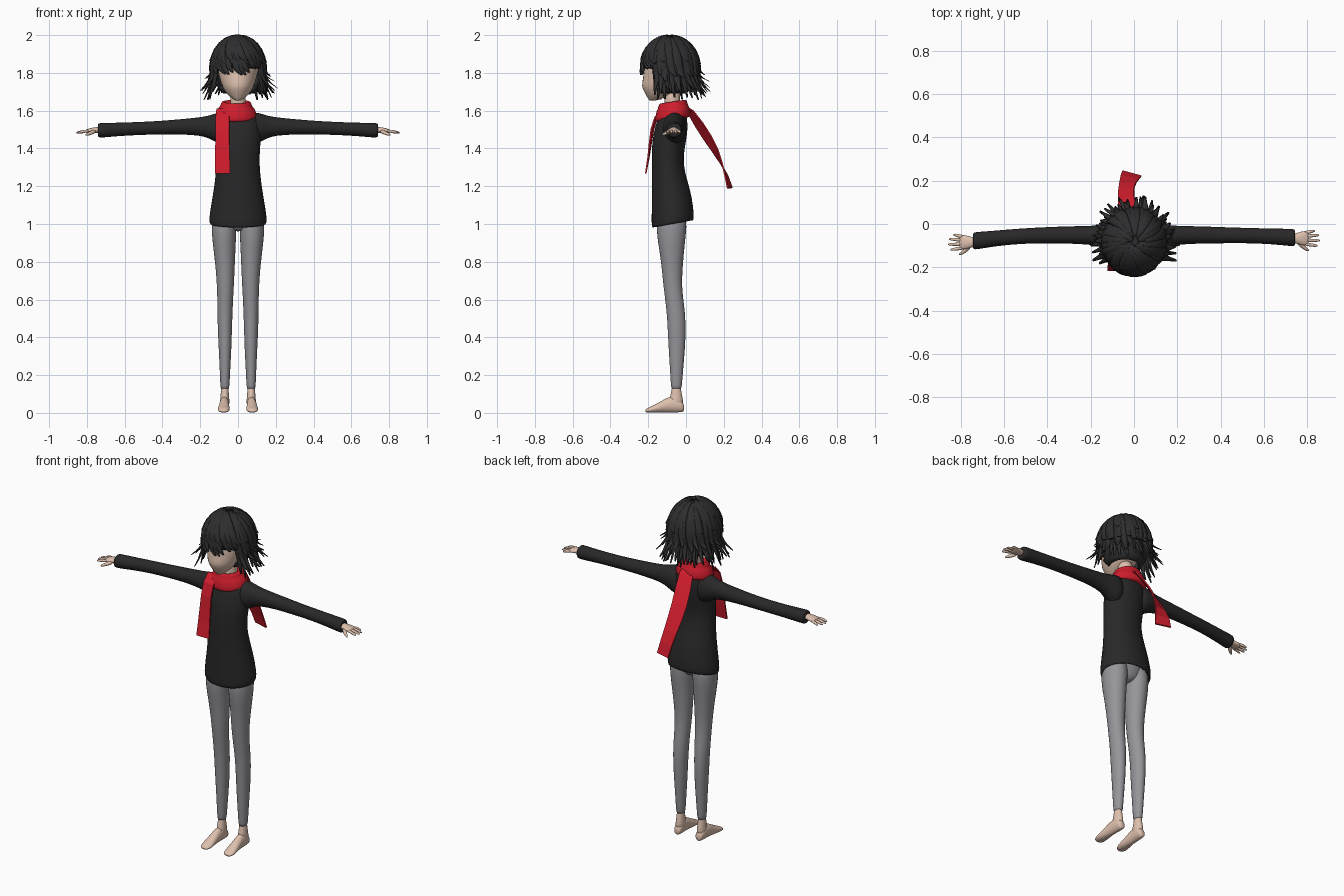
import bpy, bmesh, math, random
from mathutils import Vector as V

random.seed(7)


def material(name, rgb):
    m = bpy.data.materials.new(name)
    m.diffuse_color = (*rgb, 1)
    return m


SKIN = material("skin", (0.73, 0.53, 0.42))
BLACK = material("black_knit", (0.021, 0.021, 0.021))
HAIR = material("black_hair", (0.027, 0.027, 0.029))
GREY = material("grey_leggings", (0.30, 0.30, 0.325))
RED = material("red_scarf", (0.62, 0.012, 0.025))


def add_loft(bm, rings, n=16, phase=0.0):
    """Skin a list of rings; each ring is (centre, u axis, v axis)."""
    loops = []
    for c, u, v in rings:
        pts = [phase + 2 * math.pi * i / n for i in range(n)]
        loops.append([bm.verts.new(V(c) + V(u) * math.cos(a) + V(v) * math.sin(a)) for a in pts])
    for a, b in zip(loops, loops[1:]):
        for i in range(n):
            j = (i + 1) % n
            bm.faces.new((a[i], a[j], b[j], b[i]))
    bm.faces.new(loops[0][::-1])
    bm.faces.new(loops[-1])


def finish(bm, name, mat, smooth=True, subsurf=0):
    bmesh.ops.recalc_face_normals(bm, faces=bm.faces)
    me = bpy.data.meshes.new(name)
    bm.to_mesh(me)
    bm.free()
    me.materials.append(mat)
    for p in me.polygons:
        p.use_smooth = smooth
    ob = bpy.data.objects.new(name, me)
    bpy.context.collection.objects.link(ob)
    if subsurf:
        mod = ob.modifiers.new("subsurf", 'SUBSURF')
        mod.levels = mod.render_levels = subsurf
    return ob


def loft(name, mat, rings, n=16, subsurf=1):
    bm = bmesh.new()
    add_loft(bm, rings, n)
    return finish(bm, name, mat, True, subsurf)


def flat(z, x0, x1, y0, y1, tilt=0.0):
    """Horizontal ring from its x and y limits; tilt raises the back."""
    ry = (y1 - y0) / 2
    return ((x0 + x1) / 2, (y0 + y1) / 2, z), ((x1 - x0) / 2, 0, 0), (0, ry, tilt * ry)


def tube(points, radii, up=(0, 0, 1), squash=1.0):
    """Rings along a path."""
    out = []
    pts = [V(p) for p in points]
    for i, p in enumerate(pts):
        d = (pts[min(i + 1, len(pts) - 1)] - pts[max(i - 1, 0)]).normalized()
        side = d.cross(V(up)).normalized()
        out.append((p, side * radii[i], side.cross(d) * radii[i] * squash))
    return out


# Tunic body, with a turned-in hem
body = [(1.06, .12, -.15, .01, .1), (1.005, .138, -.165, .03, .18), (.995, .150, -.180, .041, .18),
        (1.02, .156, -.184, .043, .18), (1.08, .148, -.183, .040, .1), (1.18, .130, -.181, .025, 0),
        (1.28, .117, -.181, -.008, 0), (1.36, .115, -.183, -.014, 0), (1.44, .122, -.180, .002, 0),
        (1.50, .125, -.168, .010, 0), (1.55, .118, -.153, .008, 0), (1.59, .092, -.135, .002, 0),
        (1.615, .06, -.12, -.01, 0)]
loft("tunic_body", BLACK, [flat(z, -w, w, a, b, t) for z, w, a, b, t in body], 20)

# Sleeves: x, bottom z, top z, centre y, half depth
sleeve = [(.05, 1.40, 1.60, -.065, .07), (.11, 1.425, 1.592, -.06, .065), (.15, 1.452, 1.576, -.055, .052),
          (.20, 1.467, 1.566, -.052, .044), (.30, 1.474, 1.556, -.05, .041), (.42, 1.473, 1.546, -.052, .038),
          (.52, 1.471, 1.541, -.053, .036), (.64, 1.464, 1.537, -.057, .037), (.72, 1.456, 1.536, -.062, .041),
          (.742, 1.457, 1.535, -.063, .041), (.742, 1.47, 1.52, -.063, .028)]
for s, side in ((-1, "right"), (1, "left")):
    bend = lambda x: (-.06 * max(0, x - .48) if s < 0 else 0)
    loft(side + "_sleeve", BLACK, [((s * x, y + bend(x), (a + b) / 2), (0, d, 0), (0, 0, (b - a) / 2))
                                   for x, a, b, y, d in sleeve], 14)
    # Hand: palm, four fingers and a thumb
    dy = bend(.78)
    bm = bmesh.new()
    palm = [(.70, 1.497, .020, .017), (.745, 1.498, .023, .017), (.772, 1.496, .034, .015),
            (.796, 1.492, .036, .012), (.806, 1.490, .032, .009)]
    add_loft(bm, [((s * x, -.066 + dy, z), (0, w, 0), (0, 0, h)) for x, z, w, h in palm], 10)
    for y0, x1, y1 in ((-.040, .835, -.032), (-.057, .854, -.052), (-.075, .858, -.076), (-.092, .848, -.100)):
        add_loft(bm, tube([(s * .785, y0 + dy, 1.493), (s * .815, (y0 + y1) / 2 + dy, 1.491),
                           (s * (x1 - .01), y1 + dy, 1.485), (s * x1, y1 + dy, 1.482)],
                          [.009, .0085, .007, .003]), 8)
    add_loft(bm, tube([(s * .755, -.08 + dy, 1.493), (s * .778, -.104 + dy, 1.482),
                       (s * .798, -.119 + dy, 1.474), (s * .808, -.124 + dy, 1.471)],
                      [.013, .011, .008, .003]), 8)
    finish(bm, side + "_hand", SKIN, True, 1)

    # Legging leg: z, inner x, outer x, front y, back y
    leg = [(1.08, .004, .135, -.15, .005), (.98, .006, .143, -.160, .006), (.90, .010, .136, -.150, -.004),
           (.80, .015, .123, -.133, -.014), (.70, .019, .114, -.124, -.021), (.62, .024, .111, -.114, -.016),
           (.53, .028, .110, -.103, -.003), (.44, .031, .108, -.098, .000), (.34, .034, .103, -.093, -.004),
           (.22, .041, .097, -.085, -.015), (.13, .045, .094, -.080, -.022), (.125, .05, .089, -.075, -.027)]
    loft(side + "_legging", GREY, [flat(z, s * a, s * b, c, d) for z, a, b, c, d in leg], 14)
    # Ankle and foot
    bm = bmesh.new()
    add_loft(bm, [flat(z, s * (.07 - w), s * (.07 + w), a, b) for z, w, a, b in
                  ((.16, .02, -.073, -.029), (.11, .021, -.078, -.024), (.07, .026, -.092, -.014),
                   (.03, .026, -.09, -.012))], 12)
    foot = [(-.010, .012, .012, .040), (-.016, .023, .003, .058), (-.045, .026, .001, .085),
            (-.085, .026, .001, .090), (-.120, .028, .001, .070), (-.155, .032, .000, .050),
            (-.185, .033, .000, .034), (-.205, .028, .001, .025), (-.215, .018, .004, .018)]
    add_loft(bm, [((s * (.070 - .03 * y), y, (a + b) / 2), (w, 0, 0), (0, 0, (b - a) / 2))
                  for y, w, a, b in foot], 12)
    finish(bm, side + "_foot", SKIN, True, 1)

# Hips of the leggings, under the tunic
loft("legging_hips", GREY, [flat(z, -w, w, -.078 - d, -.078 + d) for z, w, d in
                            ((.96, .03, .04), (.985, .09, .065), (1.03, .13, .078), (1.1, .125, .07))])

# Head and neck
head = [(1.652, .012, -.193, -.165), (1.662, .028, -.200, -.13), (1.68, .052, -.212, -.09),
        (1.705, .073, -.226, -.04), (1.73, .086, -.238, -.01), (1.77, .100, -.230, .02),
        (1.82, .113, -.226, .04), (1.88, .110, -.215, .04), (1.94, .08, -.17, .01)]
loft("head", SKIN, [flat(z, -w, w, a, b) for z, w, a, b in head])
loft("neck", SKIN, [flat(z, -.042, .042, -.115, -.03) for z in (1.56, 1.60, 1.66, 1.72)], 12)

# Hair cap: an ellipsoid with the face opening cut away
C, R = V((0, -.085, 1.825)), V((.136, .146, .165))
bm = bmesh.new()
bmesh.ops.create_uvsphere(bm, u_segments=32, v_segments=20, radius=1)
for v in bm.verts:
    v.co = C + v.co * R
cut = [f for f in bm.faces if f.calc_center_median().z < 1.69
       or (f.calc_center_median().y < -.14 and f.calc_center_median().z < 1.83)]
bmesh.ops.delete(bm, geom=cut, context='FACES')
cap = finish(bm, "hair_cap", HAIR)
cap.modifiers.new("solidify", 'SOLIDIFY').thickness = .008

# Hair strands run over the skull, then hang and flick outward
bm = bmesh.new()


def strand(az, th0, z_end, flare, width, scale=1.0, swirl=0.0):
    """az in degrees from the front; th0 is the start angle from the crown."""
    rx, ry, rz = .141 * scale, .152 * scale, .168 * scale
    z_leave = max(z_end + .03, C.z - .03)
    th1 = math.degrees(math.acos(max(-1, min(1, (z_leave - C.z) / rz))))
    rings, steps = [], 9
    for i in range(steps + 1):
        t = i / steps
        k = min(t / .65, 1)
        h = max((t - .65) / .35, 0)
        th = math.radians(th0 + (th1 - th0) * k)
        a = math.radians(az + swirl * (t - 1))
        out = V((math.sin(a), -math.cos(a), 0))
        p = C + V((rx * math.sin(th) * out.x, ry * math.sin(th) * -math.cos(a), rz * math.cos(th)))
        p += out * flare * h ** 1.6
        p.z -= (z_leave - z_end) * h
        nrm = (out * math.sin(th) + V((0, 0, math.cos(th)))).normalized()
        w = width * (.5 + .5 * min(t / .3, 1)) * (1 - .75 * max(0, (t - .55) / .45) ** 1.3)
        rings.append((p, V((math.cos(a), math.sin(a), 0)) * w, nrm * min(.009, w * .6)))
    add_loft(bm, rings, 6)


def layer(a0, a1, count, th0, z, flare, width, scale, swirl):
    for i in range(count):
        j = random.uniform
        az = a0 + (a1 - a0) * (i + .5) / count + j(-4, 4)
        strand(az, th0 + j(-6, 6), z + j(-.022, .022), flare * j(.5, 1.4), width * j(.8, 1.15),
               scale, swirl + j(-10, 10))


layer(58, 302, 26, 35, 1.678, .035, .021, .98, 8)    # long under layer
layer(62, 298, 22, 25, 1.705, .050, .020, 1.01, 10)  # flicked ends
layer(65, 295, 15, 15, 1.775, .045, .022, 1.03, 12)  # shorter top layer
layer(-60, 60, 13, 22, 1.810, .004, .023, 1.0, 28)   # fringe
layer(-50, 55, 8, 14, 1.835, .004, .022, 1.025, 38)  # upper fringe
layer(0, 360, 16, 8, 1.87, .015, .025, 1.02, 25)     # crown
finish(bm, "hair_strands", HAIR)

# Scarf wrap around the neck
wrap = [(1.60, .05, .05), (1.640, .058, .054), (1.652, .070, .066), (1.640, .082, .076), (1.622, .084, .079),
        (1.612, .098, .086), (1.592, .106, .091), (1.572, .112, .094), (1.556, .108, .092), (1.55, .08, .08)]
loft("scarf_wrap", RED, [flat(z, -.010 - a, -.010 + a, -.070 - b, -.070 + b, .15) for z, a, b in wrap], 24)


# Scarf ends: flat ribbons given by centre and half-width vector
def ribbon(name, path):
    bm, rings = bmesh.new(), []
    for i, (c, h) in enumerate(path):
        d = V(path[min(i + 1, len(path) - 1)][0]) - V(path[max(i - 1, 0)][0])
        n = d.cross(V(h)).normalized()
        rings.append((c, V(h) * math.sqrt(2), n * .0055))
    add_loft(bm, rings, 4, math.pi / 4)
    finish(bm, name, RED, False)


ribbon("scarf_front_end", [((-.078, -.115, 1.61), (.036, 0, 0)), ((-.082, -.158, 1.565), (.036, -.006, 0)),
                           ((-.083, -.178, 1.50), (.036, -.006, 0)), ((-.083, -.190, 1.42), (.037, -.004, 0)),
                           ((-.083, -.199, 1.35), (.039, -.002, 0)), ((-.082, -.213, 1.268), (.041, 0, 0))])
ribbon("scarf_back_end", [((-.010, -.02, 1.63), (.034, .004, 0)), ((-.018, .025, 1.592), (.035, .012, .008)),
                          ((-.028, .07, 1.525), (.036, .018, .010)), ((-.036, .115, 1.455), (.036, .018, .010)),
                          ((-.036, .155, 1.388), (.037, .013, .007)), ((-.029, .188, 1.32), (.039, .003, .002)),
                          ((-.020, .214, 1.255), (.042, -.007, 0)), ((-.010, .232, 1.19), (.044, -.012, 0))])
